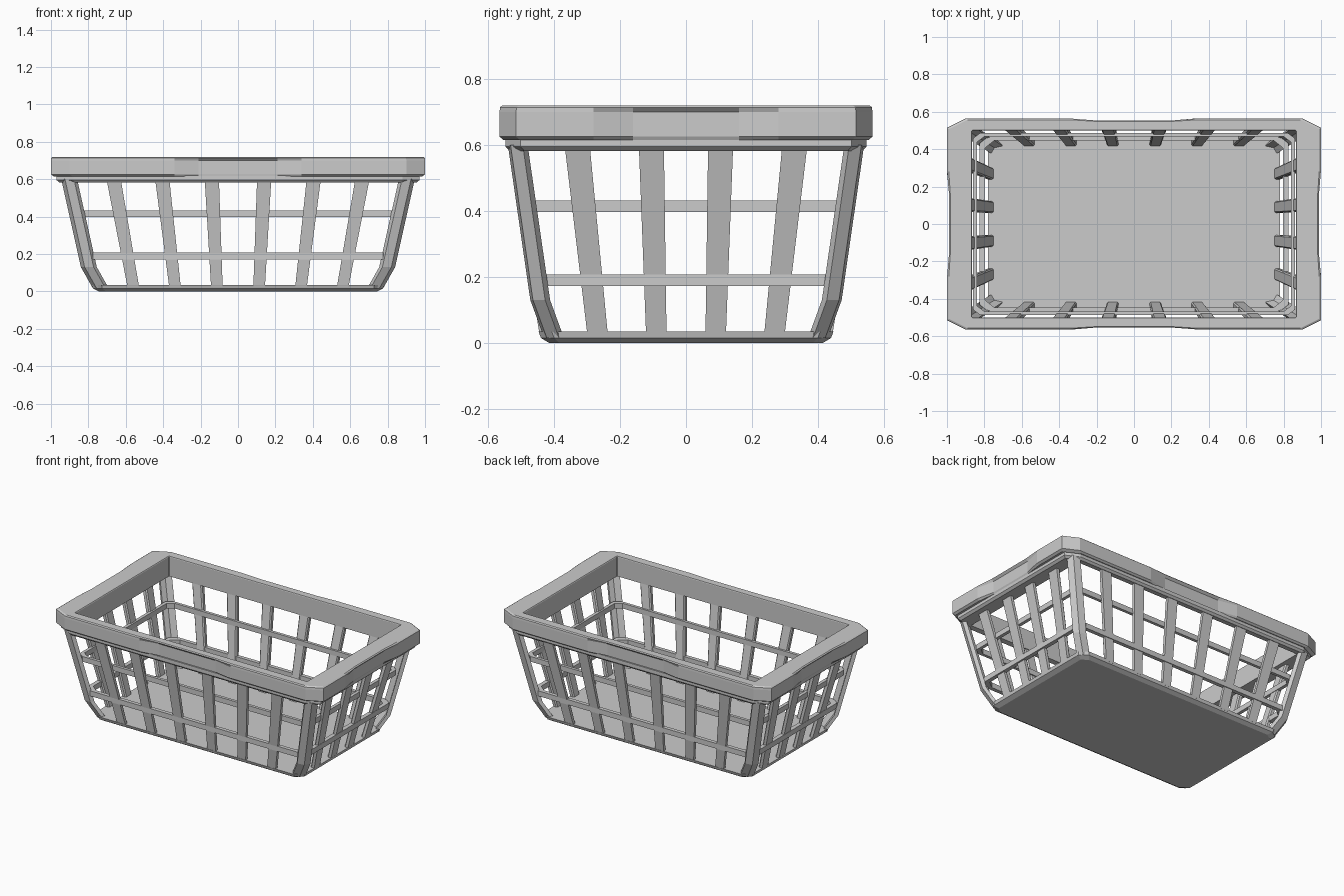
import bpy, bmesh
from mathutils import Vector

old = bpy.data.objects.get("Cube")
if old:
    bpy.data.objects.remove(old, do_unlink=True)

GREY = (0.6, 0.6, 0.6, 1)
plastic = bpy.data.materials.new("grey plastic")
plastic.use_nodes = True
plastic.diffuse_color = GREY
plastic.node_tree.nodes["Principled BSDF"].inputs["Base Color"].default_value = GREY


def loft(name, loops, closed=False):
    """Skin a stack of point loops; closed joins last to first, otherwise the ends are capped."""
    bm = bmesh.new()
    rows = [[bm.verts.new(p) for p in loop] for loop in loops]
    n = len(rows[0])
    pairs = list(zip(rows, rows[1:]))
    if closed:
        pairs.append((rows[-1], rows[0]))
    else:
        bm.faces.new(rows[0])
        bm.faces.new(rows[-1])
    for a, b in pairs:
        for i in range(n):
            j = (i + 1) % n
            bm.faces.new((a[i], a[j], b[j], b[i]))
    bmesh.ops.recalc_face_normals(bm, faces=bm.faces)
    mesh = bpy.data.meshes.new(name)
    bm.to_mesh(mesh)
    bm.free()
    mesh.materials.append(plastic)
    obj = bpy.data.objects.new(name, mesh)
    bpy.context.collection.objects.link(obj)
    return obj


def octagon(hx, hy, cx, cy, z):
    """Rectangle with cut corners."""
    half = [(hx - cx, -hy), (hx, cy - hy), (hx, hy - cy), (hx - cx, hy)]
    return [(x, y, z) for x, y in half + [(-x, -y) for x, y in half]]


def grip_loop(hx, hy, cx, cy, z, d):
    """Cut-corner rectangle whose sides step in by d at the middle for the hand grips."""
    half = [(cx - hx, -hy), (-.34, -hy), (-.21, d - hy), (.21, d - hy), (.34, -hy),
            (hx - cx, -hy), (hx, cy - hy), (hx, -.28), (hx - d, -.16),
            (hx - d, .16), (hx, .28), (hx, hy - cy)]
    return [(x, y, z) for x, y in half + [(-x, -y) for x, y in half]]


def ring(name, outer, inner, cut, z0, z1):
    loft(name, [octagon(*outer, *cut, z0), octagon(*outer, *cut, z1),
                octagon(*inner, *cut, z1), octagon(*inner, *cut, z0)], True)


# Floor tray with a sloped lower edge
loft("floor", [octagon(.745, .415, .04, .03, 0), octagon(.775, .44, .05, .04, .015),
               octagon(.78, .447, .05, .04, .035)])

# Upper rim with recessed grips under a lip
loft("rim", [grip_loop(.865, .50, .004, .004, .62, 0),
             grip_loop(.985, .553, .1, .05, .615, .015),
             grip_loop(1, .565, .1, .05, .625, .025),
             grip_loop(1, .565, .1, .05, .70, .025),
             grip_loop(.999, .564, .1, .05, .714, .01),
             grip_loop(.99, .557, .1, .05, .72, .008),
             grip_loop(.868, .502, .004, .004, .72, 0),
             grip_loop(.865, .50, .004, .004, .715, 0)], True)

# Collar below the rim
loft("collar", [octagon(.865, .50, .004, .004, .585), octagon(.955, .535, .08, .045, .582),
                octagon(.97, .547, .09, .045, .595), octagon(.97, .547, .09, .045, .62),
                octagon(.865, .50, .004, .004, .62)], True)

# Horizontal bands around the basket
ring("lower_band", (.825, .472), (.797, .446), (.05, .04), .172, .207)
ring("upper_band", (.862, .487), (.84, .467), (.04, .03), .397, .432)


def rib(name, low, high, along, out):
    """Leaning slat, narrower at the foot."""
    along, out = Vector(along), Vector(out)
    loops = []
    for centre, width in ((low, .031), (high, .038)):
        c = Vector(centre)
        loops.append([c + along * a * width + out * t
                      for a, t in ((-1, -.008), (-.8, -.016), (.8, -.016), (1, -.008),
                                   (1, .012), (-1, .012))])
    loft(name, loops)


# Slats on the long and short walls
for s, wall in ((-1, "front"), (1, "back")):
    for i, (a, b) in enumerate(((.113, .14), (.337, .405), (.56, .665))):
        for m, side in ((1, "left"), (-1, "right")):
            rib(f"{wall}_slat_{side}_{i}", (m * a, s * .432, .025), (m * b, s * .522, .60),
                (1, 0, 0), (0, s, 0))
for s, wall in ((1, "left"), (-1, "right")):
    for i, (a, b) in enumerate(((.09, .105), (.268, .33))):
        for m, side in ((1, "back"), (-1, "front")):
            rib(f"{wall}_slat_{side}_{i}", (s * .765, m * a, .025), (s * .91, m * b, .60),
                (0, 1, 0), (s, 0, 0))

# Corner posts with a bent foot
SECTION = ((-.068, 0), (-.02, -.008), (0, -.045), (-.022, -.06), (-.04, -.03), (-.085, -.02))
LEVELS = ((.775, .43, .015), (.84, .472, .13), (.945, .54, .60))
for sx, lr in ((1, "left"), (-1, "right")):
    for sy, fb in ((-1, "front"), (1, "back")):
        loft(f"{fb}_{lr}_post", [[(sx * (x + u), sy * (y + v), z) for u, v in SECTION]
                                 for x, y, z in LEVELS])
